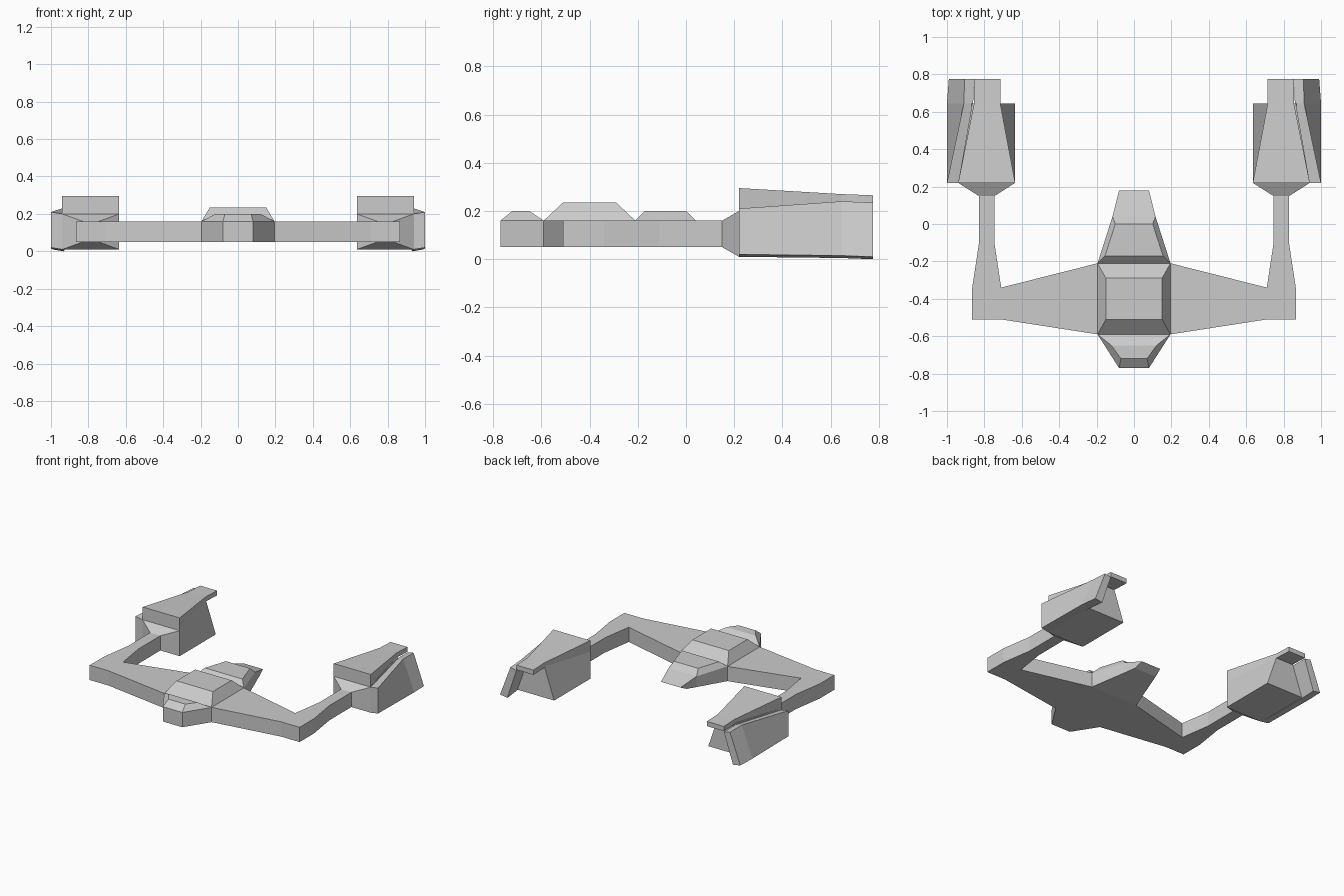
import bpy, bmesh


def finish(name, bm, mirror=False):
    bmesh.ops.recalc_face_normals(bm, faces=bm.faces)
    me = bpy.data.meshes.new(name)
    bm.to_mesh(me)
    bm.free()
    ob = bpy.data.objects.new(name, me)
    bpy.context.collection.objects.link(ob)
    if mirror:
        ob.modifiers.new("Mirror", 'MIRROR').use_axis[0] = True
    return ob


def loft(name, rings, mirror=False):
    """Skin a list of equal-length closed rings and cap both ends."""
    bm = bmesh.new()
    vs = [[bm.verts.new(p) for p in r] for r in rings]
    n = len(vs[0])
    for a, b in zip(vs, vs[1:]):
        for i in range(n):
            j = (i + 1) % n
            bm.faces.new((a[i], a[j], b[j], b[i]))
    bm.faces.new(vs[0])
    bm.faces.new(vs[-1])
    return finish(name, bm, mirror)


def box_ring(y, x0, x1, z0, z1):
    return [(x0, y, z0), (x1, y, z0), (x1, y, z1), (x0, y, z1)]


def flat_ring(z, y0, w0, y1, w1):
    return [(-w0, y0, z), (w0, y0, z), (w1, y1, z), (-w1, y1, z)]


# main hull plate: nose, swept wings and rearward arms as one flat outline
half = [(0.08, -0.77), (0.195, -0.59), (0.71, -0.51), (0.865, -0.51),
        (0.865, -0.34), (0.83, -0.11), (0.83, 0.15), (0.745, 0.15),
        (0.745, -0.11), (0.71, -0.34), (0.195, -0.21)]
outline = half + [(-x, y) for x, y in reversed(half)]
loft("wing_frame", [[(x, y, z) for x, y in outline] for z in (0.05, 0.16)])

# raised blocks along the centre line
loft("centre_cabin", [flat_ring(0.16, -0.59, 0.195, -0.21, 0.195),
                      flat_ring(0.235, -0.51, 0.15, -0.29, 0.15)])
loft("nose_cap", [flat_ring(0.16, -0.77, 0.08, -0.59, 0.195),
                  flat_ring(0.20, -0.72, 0.07, -0.65, 0.12)])
loft("tail_cap", [flat_ring(0.16, -0.21, 0.195, 0.04, 0.115),
                  flat_ring(0.20, -0.17, 0.155, 0.0, 0.10)])

# tapering tail with an undercut tip
loft("tail", [
    box_ring(-0.21, -0.195, 0.195, 0.05, 0.16),
    [(-0.115, 0.04, 0.08), (0.115, 0.04, 0.08), (0.115, 0.04, 0.16), (-0.115, 0.04, 0.16)],
    [(-0.09, 0.12, 0.09), (0.09, 0.12, 0.09), (0.08, 0.18, 0.12), (-0.08, 0.18, 0.12)]])

# flared neck joining each arm to its pod
loft("pod_neck", [box_ring(0.15, 0.745, 0.83, 0.05, 0.16),
                  box_ring(0.22, 0.635, 0.94, 0.01, 0.20)], True)

# pod body, leaning inward toward the rear
loft("pod_body", [
    box_ring(0.22, 0.635, 0.94, 0.01, 0.21),
    [(0.635, 0.645, 0.01), (0.94, 0.645, 0.01), (0.865, 0.645, 0.24), (0.715, 0.645, 0.24)]], True)

# tapering slab on top of the pod
loft("pod_top", [box_ring(0.22, 0.635, 0.94, 0.20, 0.295),
                 box_ring(0.645, 0.715, 0.855, 0.235, 0.27),
                 box_ring(0.775, 0.715, 0.855, 0.23, 0.265)], True)

# twisted outer side plate
loft("pod_side_plate", [
    [(x, y, z) for x, z in pts] for y, pts in (
        (0.22, ((0.94, 0.01), (1.0, 0.02), (1.0, 0.21), (0.94, 0.20))),
        (0.645, ((0.94, 0.005), (1.0, 0.015), (0.91, 0.24), (0.86, 0.23))),
        (0.775, ((0.93, 0.0), (0.99, 0.01), (0.905, 0.235), (0.855, 0.225))))], True)
